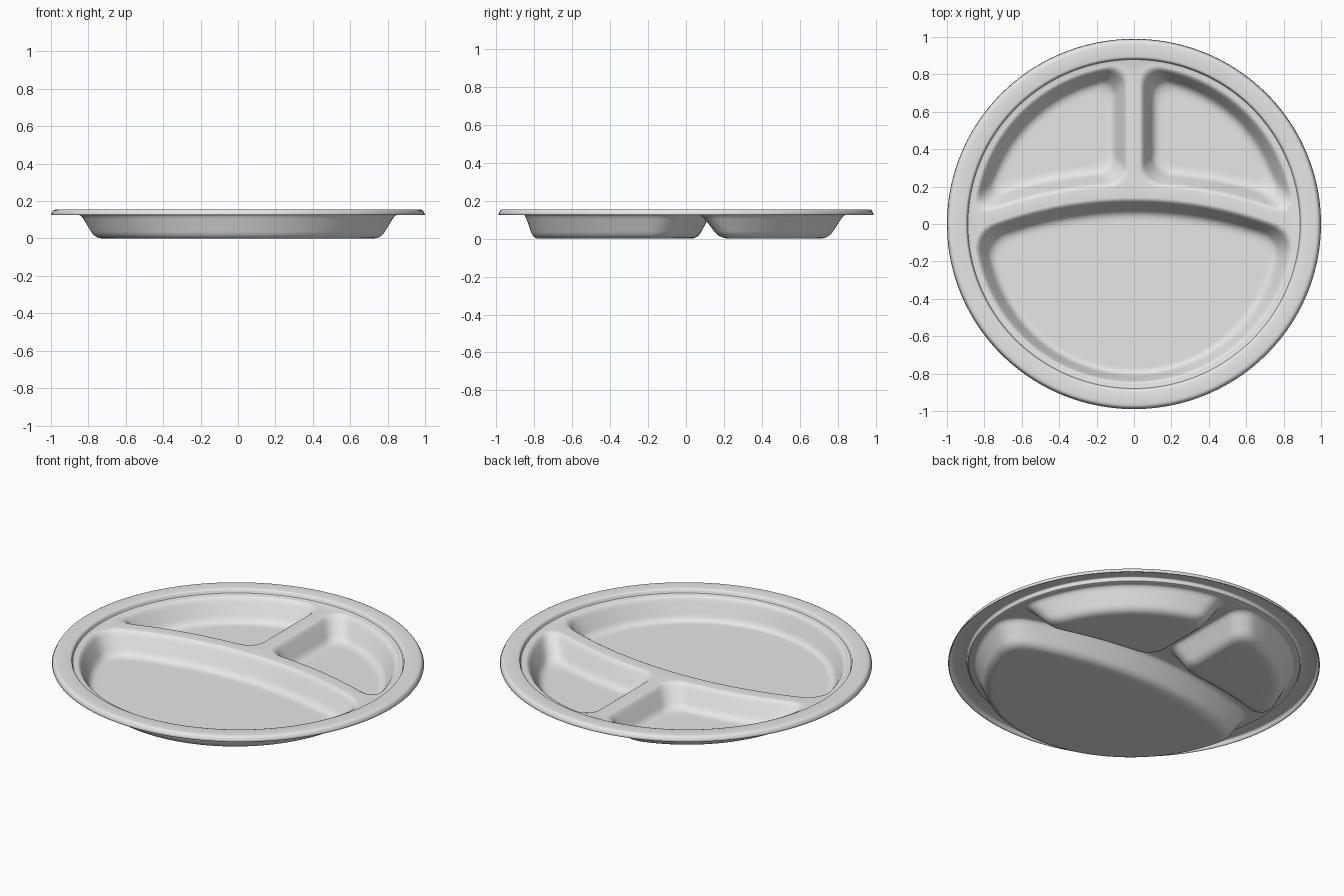
import bpy, bmesh, math

if "Cube" in bpy.data.objects:
    bpy.data.objects.remove(bpy.data.objects["Cube"])

N = 160            # segments per loop
Y_SCALE = 0.99     # plate is very slightly narrower front to back
DECK = 0.132       # height of the dividers and deck
R_WELL = 0.865     # outer radius of the compartments
ARC_R, ARC_Y = 2.2, 0.171   # curved divider: radius and crest position

# (inward offset, height) from deck edge down to compartment floor
WALL = [(0, DECK), (.007, .1312), (.015, .127), (.023, .119), (.031, .106),
        (.063, .046), (.071, .032), (.080, .021), (.092, .0125), (.106, .0078),
        (.122, .0061), (.135, .006)]
# (radius, height) from deck out to the turned-down lip
RIM = [(.884, DECK), (.888, .1335), (.891, .139), (.893, .148), (.897, .153),
       (.905, .155), (.968, .155), (.981, .1535), (.988, .150), (.992, .144),
       (.995, .138), (1.0, .127)]


def arc_height(x, y):
    """Distance beyond the curved divider's centre line."""
    return math.hypot(x, y - (ARC_Y - ARC_R)) - ARC_R


def rounded(terms, r):
    """Intersection of regions with corners rounded by r."""
    return min(max(terms), -r) + math.sqrt(sum(max(t + r, 0) ** 2 for t in terms))


def main_well(x, y):
    d = math.hypot(x, y)
    steep = 1 + 0.5 * (max(0, -y / max(d, 1e-6))) ** 2   # steeper front wall
    return [(d - R_WELL) * steep, arc_height(x, y) + .028]


def side_well(sign):
    return lambda x, y: [math.hypot(x, y) - R_WELL, .028 - arc_height(x, y),
                         .027 - sign * x]


def outline(bm, region, centre, d, z):
    """Loop of vertices at inward offset d, found along rays from centre."""
    ring = []
    for i in range(N):
        a = 2 * math.pi * i / N
        c, s = math.cos(a), math.sin(a)
        lo, hi = 0.0, 1.5
        for _ in range(28):
            t = (lo + hi) / 2
            f = rounded(region(centre[0] + c * t, centre[1] + s * t), .10 + d)
            lo, hi = (t, hi) if f < -d else (lo, t)
        ring.append(bm.verts.new((centre[0] + c * lo, centre[1] + s * lo, z)))
    return ring


def bridge(bm, rings):
    for a, b in zip(rings, rings[1:]):
        for i in range(N):
            j = (i + 1) % N
            bm.faces.new((a[i], a[j], b[j], b[i]))


def loop_edges(bm, ring):
    return [bm.edges.get((ring[i], ring[(i + 1) % N])) for i in range(N)]


bm = bmesh.new()

# raised rim
rim = [[bm.verts.new((r * math.cos(2 * math.pi * i / N),
                      r * math.sin(2 * math.pi * i / N), z)) for i in range(N)]
       for r, z in RIM]
bridge(bm, rim)
border = loop_edges(bm, rim[0])

# three compartments
wells = [(main_well, (0, -.33)), (side_well(1), (.36, .46)), (side_well(-1), (-.36, .46))]
for region, centre in wells:
    rings = [outline(bm, region, centre, d, z) for d, z in WALL]
    bridge(bm, rings)
    bm.faces.new(rings[-1])
    border += loop_edges(bm, rings[0])

# flat deck and dividers between the compartments
bmesh.ops.triangle_fill(bm, use_beauty=True, edges=border, normal=(0, 0, 1))

# all faces point upward before thickening
bmesh.ops.recalc_face_normals(bm, faces=bm.faces[:])
bm.normal_update()
if sum(f.normal.z * f.calc_area() for f in bm.faces) < 0:
    bmesh.ops.reverse_faces(bm, faces=bm.faces[:])
bmesh.ops.scale(bm, vec=(1, Y_SCALE, 1), verts=bm.verts[:])

mesh = bpy.data.meshes.new("divided_plate")
bm.to_mesh(mesh)
bm.free()
plate = bpy.data.objects.new("divided_plate", mesh)
bpy.context.collection.objects.link(plate)

mat = bpy.data.materials.new("light_grey")
mat.diffuse_color = (.8, .8, .8, 1)
mat.use_nodes = True
mat.node_tree.nodes["Principled BSDF"].inputs["Base Color"].default_value = mat.diffuse_color
mesh.materials.append(mat)

bpy.context.view_layer.objects.active = plate
plate.select_set(True)
bpy.ops.object.shade_smooth_by_angle(angle=math.radians(40))

# thin moulded shell
shell = plate.modifiers.new("shell", 'SOLIDIFY')
shell.thickness = .006
shell.offset = -1
